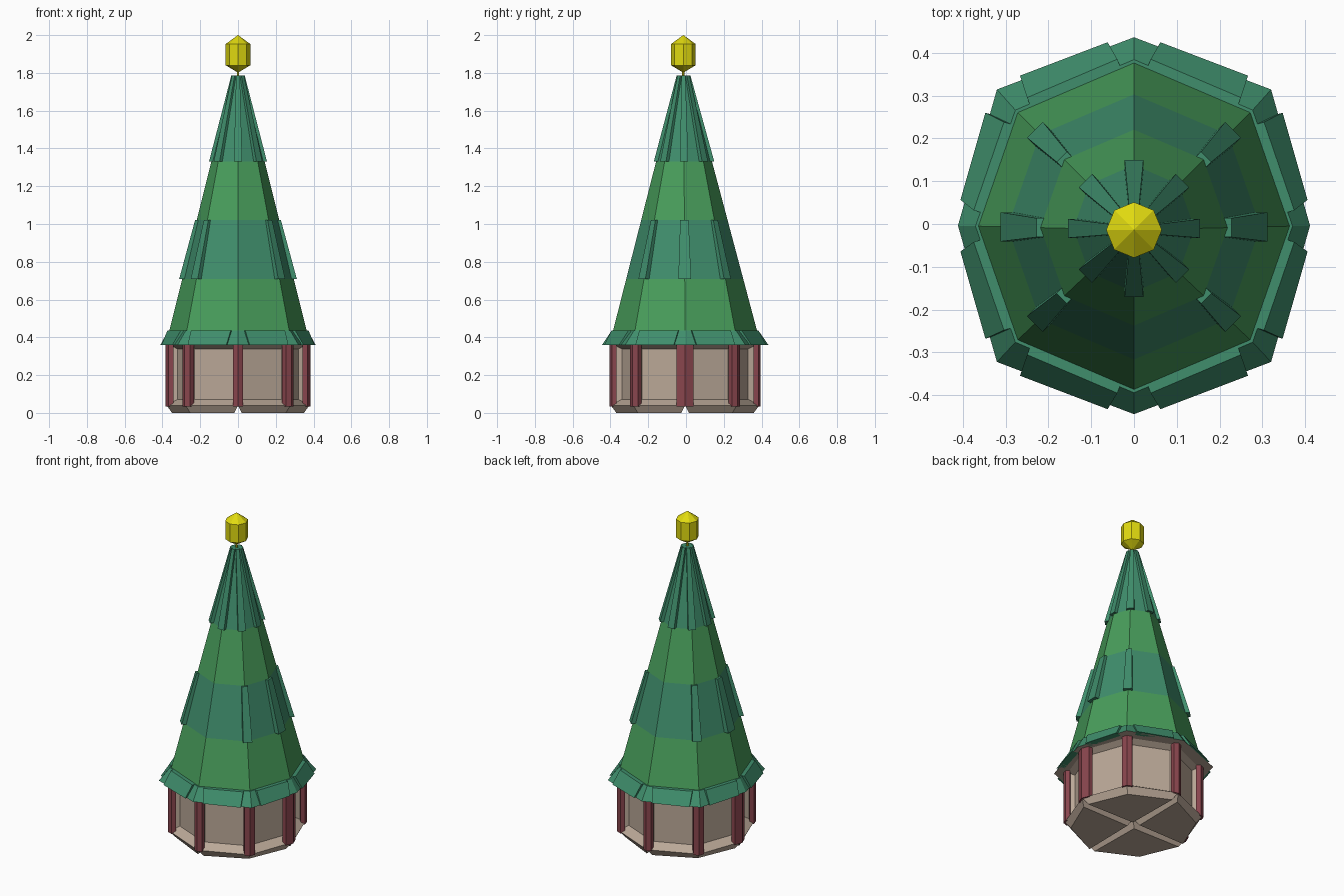
import bpy, bmesh, math
from mathutils import Vector

if "Cube" in bpy.data.objects:
    bpy.data.objects.remove(bpy.data.objects["Cube"])


def material(name, col):
    m = bpy.data.materials.new(name)
    m.diffuse_color = (*col, 1)
    m.use_nodes = True
    m.node_tree.nodes["Principled BSDF"].inputs["Base Color"].default_value = m.diffuse_color
    return m


GREEN = material("roof_green", (0.065, 0.34, 0.105))
TEAL = material("roof_teal", (0.05, 0.27, 0.15))
TAN = material("wall_tan", (0.49, 0.39, 0.31))
RED = material("post_red", (0.25, 0.06, 0.075))
GOLD = material("finial_gold", (0.75, 0.70, 0.005))


def finish(name, bm, mats):
    me = bpy.data.meshes.new(name)
    bm.to_mesh(me)
    bm.free()
    for m in mats:
        me.materials.append(m)
    ob = bpy.data.objects.new(name, me)
    bpy.context.collection.objects.link(ob)
    return ob


def octagon(z, a, d, e, b, cy=-0.005):
    """Stretched octagon: x radius a, diagonal corner (d, e), y radius b."""
    pts = [(a, 0), (d, e), (0, b), (-d, e), (-a, 0), (-d, -e), (0, -b), (d, -e)]
    return [Vector((x, y + cy, z)) for x, y in pts]


def loft(name, rings, mats, band_mats=None, bottom_mat=0):
    """Closed solid skinned through rings of equal point count."""
    bm = bmesh.new()
    rows = [[bm.verts.new(p) for p in r] for r in rings]
    n = len(rows[0])
    for k in range(len(rows) - 1):
        for i in range(n):
            j = (i + 1) % n
            f = bm.faces.new((rows[k][i], rows[k][j], rows[k + 1][j], rows[k + 1][i]))
            f.material_index = band_mats[k] if band_mats else 0
    f = bm.faces.new(rows[0][::-1])
    f.material_index = bottom_mat
    bm.faces.new(rows[-1]).material_index = band_mats[-1] if band_mats else 0
    bmesh.ops.remove_doubles(bm, verts=bm.verts, dist=1e-5)
    bmesh.ops.recalc_face_normals(bm, faces=bm.faces)
    return finish(name, bm, mats)


# Walls: octagonal drum with recessed panels and four raised foot slabs below
bm = bmesh.new()
plan = (0.378, 0.278, 0.274, 0.393)
low = [bm.verts.new(p) for p in octagon(0.04, *plan)]
high = [bm.verts.new(p) for p in octagon(0.37, *plan)]
mid = bm.verts.new((0, -0.005, 0.04))
panels = [bm.faces.new((low[i], low[(i + 1) % 8], high[(i + 1) % 8], high[i])) for i in range(8)]
slabs = [bm.faces.new((mid, low[(i + 2) % 8], low[i + 1], low[i])) for i in range(0, 8, 2)]
bm.faces.new(high)
bm.normal_update()
bmesh.ops.inset_individual(bm, faces=panels, thickness=0.045, depth=-0.05)
bmesh.ops.inset_individual(bm, faces=slabs, thickness=0.035, depth=0.04)
finish("walls", bm, [TAN])

# Corner posts wrapped around each wall corner
corners = octagon(0.035, *plan)
for i, p in enumerate(corners):
    u = (corners[i - 1] - p).normalized()
    v = (corners[(i + 1) % 8] - p).normalized()
    out = -(u + v).normalized()
    s = (0.048, 0.032, 0.028, 0.032)[i % 4]
    prof = [p + out * 0.007, p + v * s + out * 0.006, p + v * s - out * 0.02,
            p + u * s - out * 0.02, p + u * s + out * 0.006]
    loft(f"corner_post_{i}", [prof, [q + Vector((0, 0, 0.33)) for q in prof]], [RED])


# Roof spire with alternating colour bands
def roof_ring(z):
    t = (z - 0.42) / (1.78 - 0.42)
    mix = lambda p, q: p + (q - p) * t
    return octagon(z, mix(0.367, 0.03), mix(0.274, 0.021), mix(0.268, 0.021),
                   mix(0.385, 0.031), mix(-0.005, -0.013))


loft("roof", [roof_ring(z) for z in (0.42, 0.71, 1.02, 1.33, 1.78)],
     [GREEN, TEAL], [0, 1, 0, 1])

# Flared eaves
eave_low = octagon(0.36, 0.411, 0.32, 0.318, 0.44, -0.004)
eave_high = octagon(0.435, 0.37, 0.277, 0.271, 0.389)
loft("eaves", [eave_low, eave_high], [TEAL, TAN], [0], 1)

# Raised board on each side of the eaves
for i in range(8):
    j = (i + 1) % 8
    edge = eave_low[j] - eave_low[i]
    n = Vector((edge.y, -edge.x, 0)).normalized()
    la, lb = eave_low[i].lerp(eave_low[j], 0.18), eave_low[i].lerp(eave_low[j], 0.82)
    ha, hb = eave_high[i].lerp(eave_high[j], 0.12), eave_high[i].lerp(eave_high[j], 0.88)
    bot = [la + n * 0.011, lb + n * 0.011, lb - n * 0.03, la - n * 0.03]
    top = [ha + n * 0.016, hb + n * 0.016, hb - n * 0.015, ha - n * 0.015]
    loft(f"eave_board_{i}", [bot, top], [TEAL])


# Ribs lying along the roof ridges
def rib(name, i, z0, z1, w0, w1, o0, o1):
    rings = []
    for z, w, o in ((z0, w0, o0), (z1, w1, o1)):
        p = roof_ring(z)[i]
        r = Vector((math.cos(i * math.pi / 4), math.sin(i * math.pi / 4), 0))
        t = Vector((-r.y, r.x, 0))
        rings.append([p + r * o - t * w, p + r * o + t * w,
                      p - r * 0.02 + t * w, p - r * 0.02 - t * w])
    loft(name, rings, [TEAL])


for i in range(8):
    rib(f"upper_rib_{i}", i, 1.33, 1.785, 0.022, 0.01, 0.012, 0.007)
    if i % 4 != 2:
        w = 0.034 if i % 4 == 0 else 0.026
        rib(f"middle_rib_{i}", i, 0.71, 1.02, w, w * 0.65, 0.016, 0.009)

# Gold finial
loft("finial", [octagon(z, r, r * 0.707, r * 0.707, r, -0.014)
                for z, r in ((1.775, 0.006), (1.805, 0.006), (1.84, 0.065), (1.953, 0.065), (2.0, 0.0005))],
     [GOLD])
